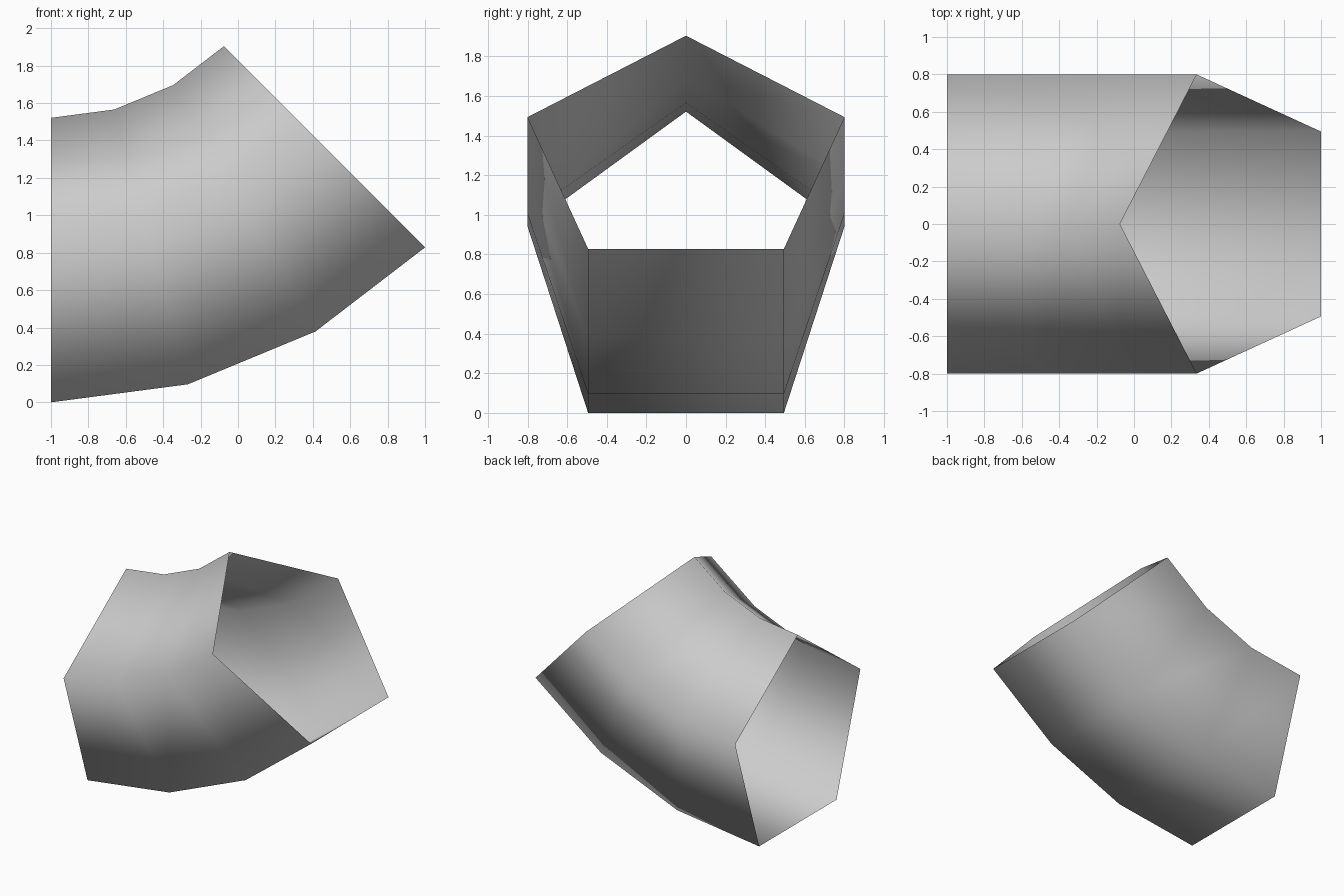
import bpy, bmesh
from math import sin, cos, radians

cube = bpy.data.objects.get("Cube")
if cube:
    bpy.data.objects.remove(cube, do_unlink=True)

SIDES, STEPS = 5, 3
RADIUS = 0.8408                      # pentagon circumradius
BEND = 45                            # total bend in degrees
PIVOT_Z = 2 / sin(radians(BEND))     # bend axis above the inlet floor
FLOOR = RADIUS * cos(radians(36))    # centre height of the pentagon

# Plain grey material
grey = bpy.data.materials.new("light grey")
grey.use_nodes = True
colour = (0.6, 0.6, 0.6, 1)
grey.diffuse_color = colour
grey.node_tree.nodes["Principled BSDF"].inputs["Base Color"].default_value = colour

# Pentagon rings swept about the pivot
bm = bmesh.new()
rings = []
for i in range(STEPS + 1):
    turn = radians(BEND * i / STEPS)
    ring = []
    for k in range(SIDES):
        a = radians(360 * k / SIDES)
        arm = PIVOT_Z - FLOOR - RADIUS * cos(a)
        ring.append(bm.verts.new((-1 + arm * sin(turn), RADIUS * sin(a),
                                  PIVOT_Z - arm * cos(turn))))
    rings.append(ring)

# Smooth outward-facing walls, open at both ends
for r0, r1 in zip(rings, rings[1:]):
    for k in range(SIDES):
        n = (k + 1) % SIDES
        bm.faces.new((r0[k], r1[k], r1[n], r0[n])).smooth = True

mesh = bpy.data.meshes.new("bent_tube")
bm.to_mesh(mesh)
bm.free()
mesh.materials.append(grey)
tube = bpy.data.objects.new("bent_tube", mesh)
bpy.context.collection.objects.link(tube)
